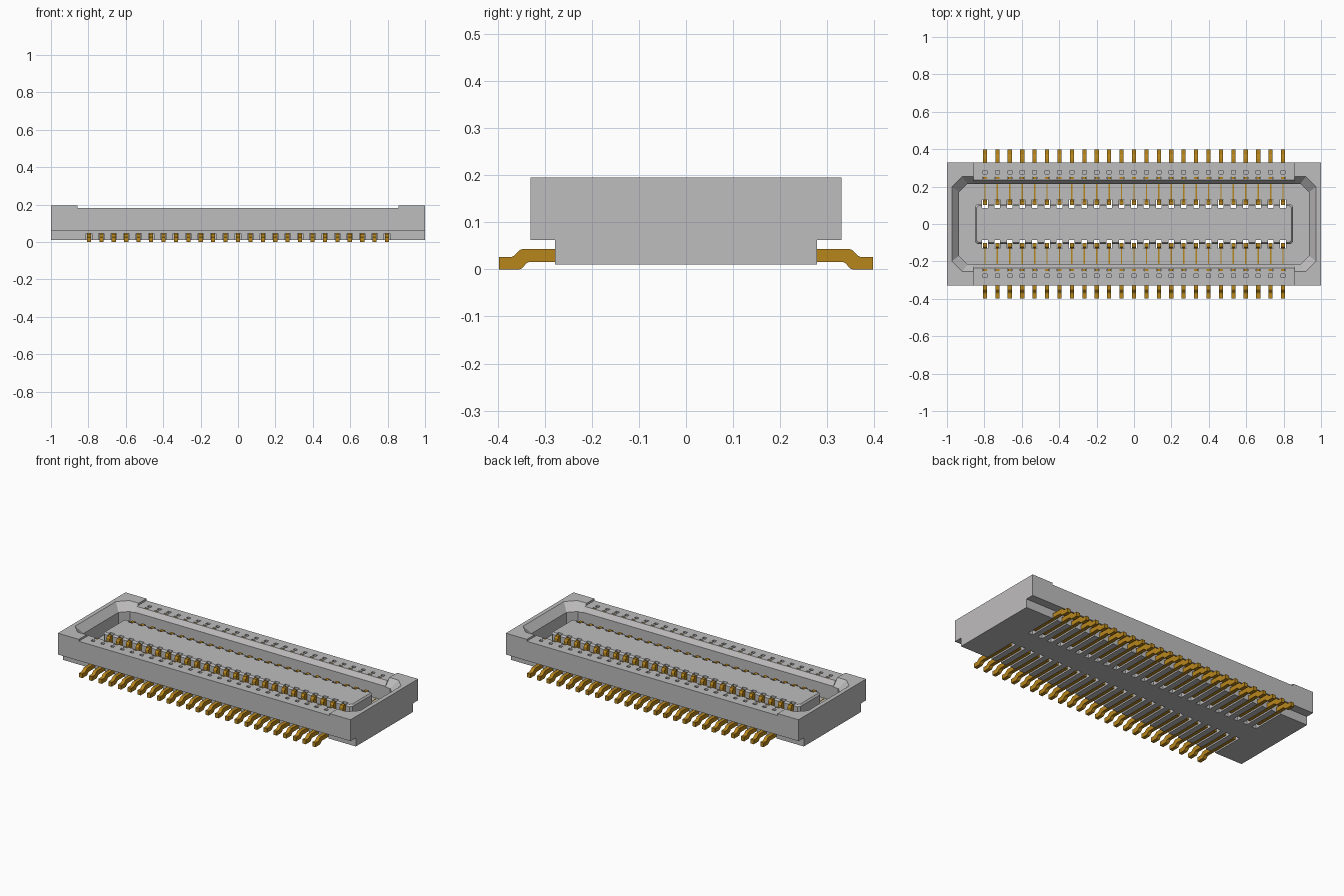
import bpy, bmesh, math

if "Cube" in bpy.data.objects:
    bpy.data.objects.remove(bpy.data.objects["Cube"], do_unlink=True)


def material(name, rgb):
    m = bpy.data.materials.new(name)
    m.use_nodes = True
    m.diffuse_color = (*rgb, 1)
    m.node_tree.nodes["Principled BSDF"].inputs["Base Color"].default_value = (*rgb, 1)
    return m


GREY = material("housing grey", (0.52, 0.51, 0.515))
GOLD = material("contact gold", (0.48, 0.24, 0.012))

PIN_X = [(i - 12) * 0.0664 for i in range(25)]


def finish(name, bm, mat):
    bmesh.ops.recalc_face_normals(bm, faces=bm.faces)
    me = bpy.data.meshes.new(name)
    bm.to_mesh(me)
    bm.free()
    me.materials.append(mat)
    ob = bpy.data.objects.new(name, me)
    bpy.context.collection.objects.link(ob)
    return ob


def loft(bm, a, b):
    """Closed solid between two matching loops of points."""
    va, vb = [bm.verts.new(p) for p in a], [bm.verts.new(p) for p in b]
    bm.faces.new(va[::-1])
    bm.faces.new(vb)
    n = len(va)
    for i in range(n):
        j = (i + 1) % n
        bm.faces.new((va[i], va[j], vb[j], vb[i]))


def extrude_x(bm, profile, x, half, side=1):
    """Extrude a (y, z) profile along x, optionally mirrored in y."""
    loft(bm, [(x - half, side * y, z) for y, z in profile],
         [(x + half, side * y, z) for y, z in profile])


def rect(y0, y1, z0, z1):
    return [(y0, z0), (y1, z0), (y1, z1), (y0, z1)]


def octagon(x, y, c, z):
    return [(x, y - c, z), (x - c, y, z), (c - x, y, z), (-x, y - c, z),
            (-x, c - y, z), (c - x, -y, z), (x - c, -y, z), (x, c - y, z)]


def per_pin(name, profile, width, mat, sides=(1, -1)):
    bm = bmesh.new()
    for s in sides:
        for x in PIN_X:
            extrude_x(bm, profile, x, width / 2, s)
    return finish(name, bm, mat)


def cut(ob, cutter):
    m = ob.modifiers.new("cut", 'BOOLEAN')
    m.operation = 'DIFFERENCE'
    m.solver = 'EXACT'
    m.object = cutter
    bpy.context.view_layer.objects.active = ob
    bpy.ops.object.modifier_apply(modifier=m.name)


FLOOR = 0.065

# Housing: T-shaped section with raised ends
bm = bmesh.new()
half = [(0.278, 0.01), (0.278, 0.063), (0.33, 0.063), (0.33, 0.195)]
extrude_x(bm, half + [(-y, z) for y, z in half[::-1]], 0, 1.0)
housing = finish("housing", bm, GREY)

# Cavity with sloped lead-in and cut corners
cutters = []
bm = bmesh.new()
loft(bm, octagon(0.975, 0.255, 0.055, 0.196), octagon(0.935, 0.215, 0.045, 0.15))
cutters.append(finish("lead_in_cutter", bm, GREY))
bm = bmesh.new()
loft(bm, octagon(0.935, 0.215, 0.045, FLOOR), octagon(0.935, 0.215, 0.045, 0.3))
cutters.append(finish("cavity_cutter", bm, GREY))
bm = bmesh.new()
extrude_x(bm, rect(-0.5, 0.5, FLOOR, 0.4), 0, 0.857)
cutters.append(finish("rail_gap_cutter", bm, GREY))

# Lower long side rails
rails = []
for name, s in (("back_rail", 1), ("front_rail", -1)):
    bm = bmesh.new()
    extrude_x(bm, [(0.33, FLOOR), (0.33, 0.183), (0.235, 0.183),
                   (0.215, 0.155), (0.215, FLOOR)], 0, 0.857, s)
    rails.append(finish(name, bm, GREY))

# Centre island with chamfered top
bm = bmesh.new()
loft(bm, octagon(0.85, 0.108, 0.012, FLOOR), octagon(0.85, 0.108, 0.012, 0.147))
island = finish("centre_island", bm, GREY)
bm = bmesh.new()
loft(bm, octagon(0.85, 0.108, 0.012, 0.147), octagon(0.842, 0.1, 0.012, 0.157))
cap = finish("island_top", bm, GREY)

# Contact slots through the floor, underside and island
slot = per_pin("slot_cutter", [(0.07, 0.0), (0.3, 0.0), (0.3, 0.045), (0.132, 0.045),
                               (0.132, 0.2), (0.085, 0.2), (0.085, 0.045),
                               (0.07, 0.045)], 0.03, GREY)
outer_hole = per_pin("outer_hole_cutter", rect(0.267, 0.285, 0.12, 0.25), 0.022, GREY)
inner_hole = per_pin("inner_hole_cutter", rect(0.24, 0.252, 0.14, 0.25), 0.024, GREY)

for c in cutters + [slot]:
    cut(housing, c)
cut(island, slot)
cut(cap, slot)
for r in rails:
    cut(r, outer_hole)
    cut(r, inner_hole)
for c in cutters + [slot, outer_hole, inner_hole]:
    bpy.data.objects.remove(c, do_unlink=True)

# Gull-wing contacts with an upright blade beside the island
pin = [(0.397, 0.0), (0.397, 0.026), (0.372, 0.026), (0.366, 0.029), (0.354, 0.041),
       (0.348, 0.043), (0.132, 0.043), (0.13, 0.14), (0.122, 0.152), (0.102, 0.152),
       (0.102, 0.016), (0.333, 0.016), (0.339, 0.013), (0.349, 0.002), (0.355, 0.0)]
for name, s in (("back_contacts", 1), ("front_contacts", -1)):
    per_pin(name, pin, 0.022, GOLD, (s,))

# Gold traces on the floor and contact tips set in the rails
per_pin("floor_traces", rect(0.132, 0.215, FLOOR - 0.002, FLOOR + 0.001), 0.007, GOLD)
per_pin("rail_contact_tips", rect(0.241, 0.251, 0.138, 0.18), 0.02, GOLD)
